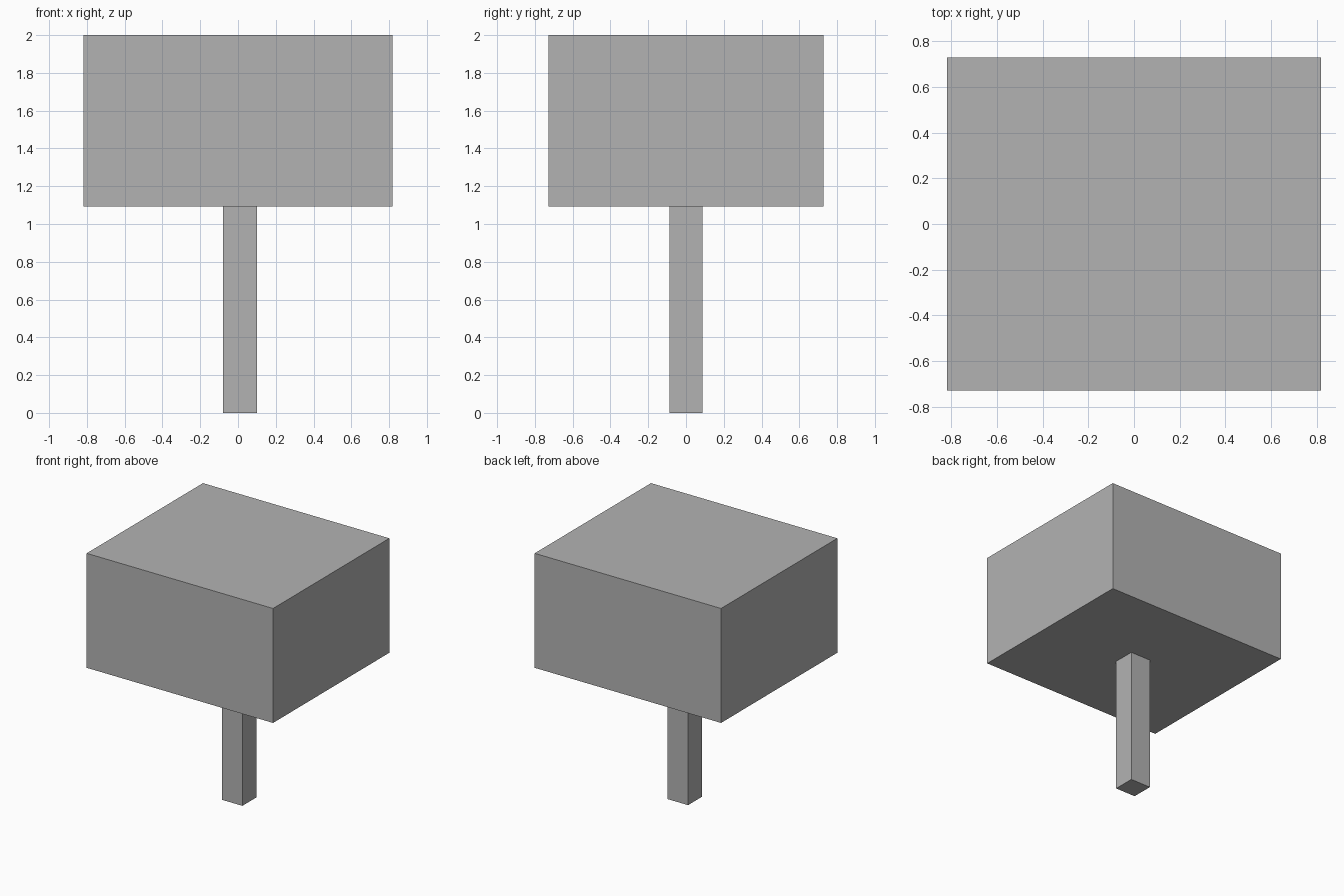
import bpy

cube = bpy.data.objects.get("Cube")
if cube:
    bpy.data.objects.remove(cube, do_unlink=True)

# Single plain grey for every part
GREY = (0.45, 0.45, 0.45, 1.0)
grey = bpy.data.materials.new("plain_grey")
grey.use_nodes = True
grey.diffuse_color = GREY
grey.node_tree.nodes["Principled BSDF"].inputs["Base Color"].default_value = GREY


def block(name, size, centre):
    """Add a sharp-edged box with its scale applied."""
    bpy.ops.mesh.primitive_cube_add(size=1, location=centre)
    obj = bpy.context.object
    obj.name = obj.data.name = name
    obj.scale = size
    bpy.ops.object.transform_apply(location=False, rotation=False, scale=True)
    obj.data.materials.append(grey)
    return obj


TOP = 2.0
HEAD_BASE = 1.093

# Upright post, set slightly to the left of centre
block("post", (0.18, 0.176, HEAD_BASE), (0.01, 0, HEAD_BASE / 2))

# Wide block carried on the post
block("head_block", (1.634, 1.456, TOP - HEAD_BASE), (0, 0, (TOP + HEAD_BASE) / 2))
